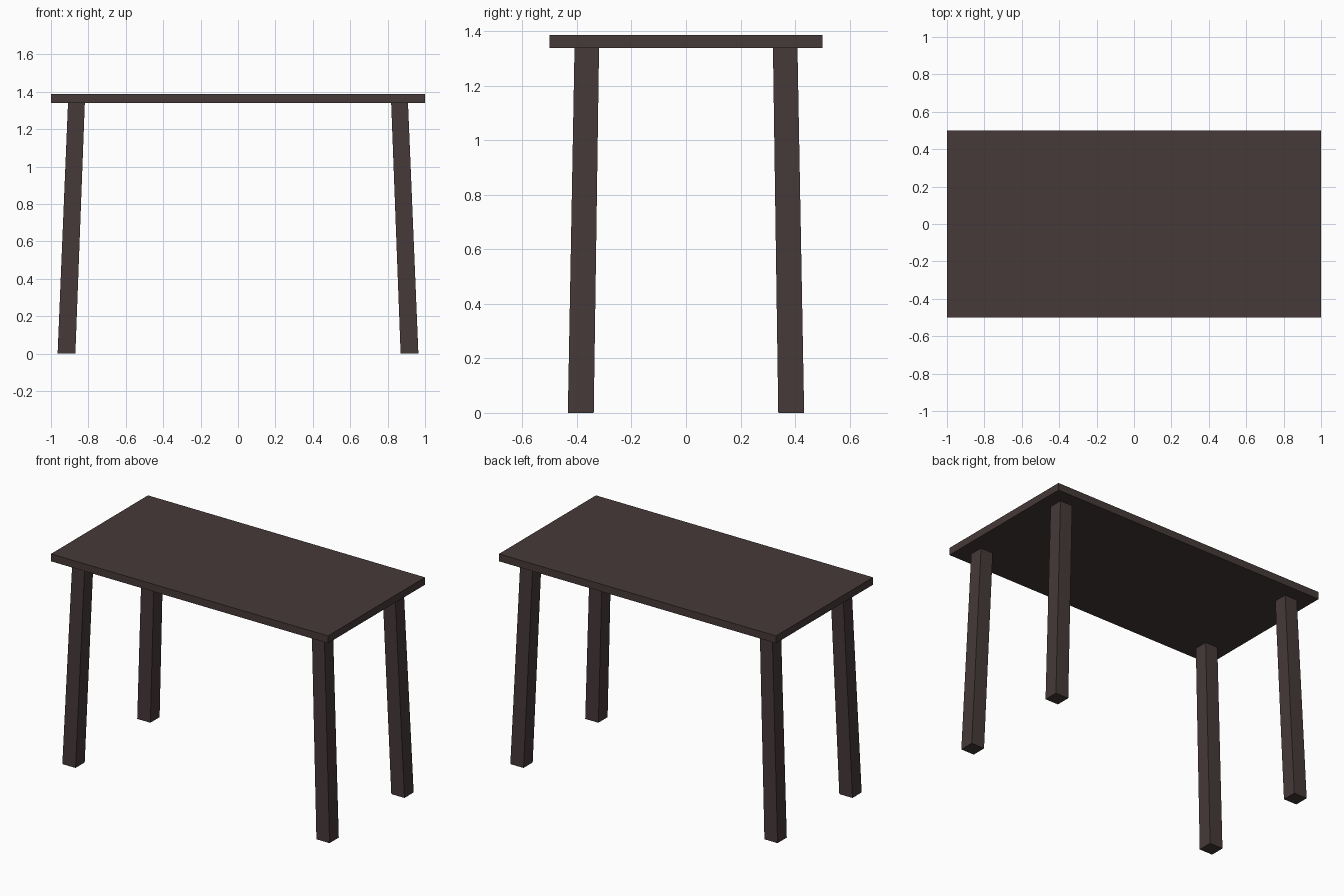
import bpy
import bmesh
from mathutils import Vector

default = bpy.data.objects.get("Cube")
if default:
    bpy.data.objects.remove(default, do_unlink=True)

# Dark brown wood
wood = bpy.data.materials.new("dark_wood")
wood.use_nodes = True
colour = (0.061, 0.041, 0.041, 1)
wood.diffuse_color = colour
wood.node_tree.nodes["Principled BSDF"].inputs["Base Color"].default_value = colour

UNDERSIDE, TOP = 1.339, 1.387


def tapered_block(name, low_centre, low_size, high_centre, high_size):
    """Box whose bottom and top faces are placed and sized separately."""
    bm = bmesh.new()
    bmesh.ops.create_cube(bm, size=1)
    for v in bm.verts:
        centre, size = (high_centre, high_size) if v.co.z > 0 else (low_centre, low_size)
        v.co = Vector((centre[0] + v.co.x * size[0],
                       centre[1] + v.co.y * size[1], centre[2]))
    mesh = bpy.data.meshes.new(name)
    bm.to_mesh(mesh)
    bm.free()
    mesh.materials.append(wood)
    obj = bpy.data.objects.new(name, mesh)
    bpy.context.collection.objects.link(obj)
    return obj


# Table top
tapered_block("table_top", (0, 0, UNDERSIDE), (2, 1), (0, 0, TOP), (2, 1))

# Four splayed, slightly tapered legs
for side, sx in (("left", 1), ("right", -1)):
    for end, sy in (("front", -1), ("back", 1)):
        tapered_block(f"{end}_{side}_leg",
                      (sx * 0.917, sy * 0.386, 0), (0.095, 0.095),
                      (sx * 0.864, sy * 0.364, UNDERSIDE), (0.09, 0.09))
